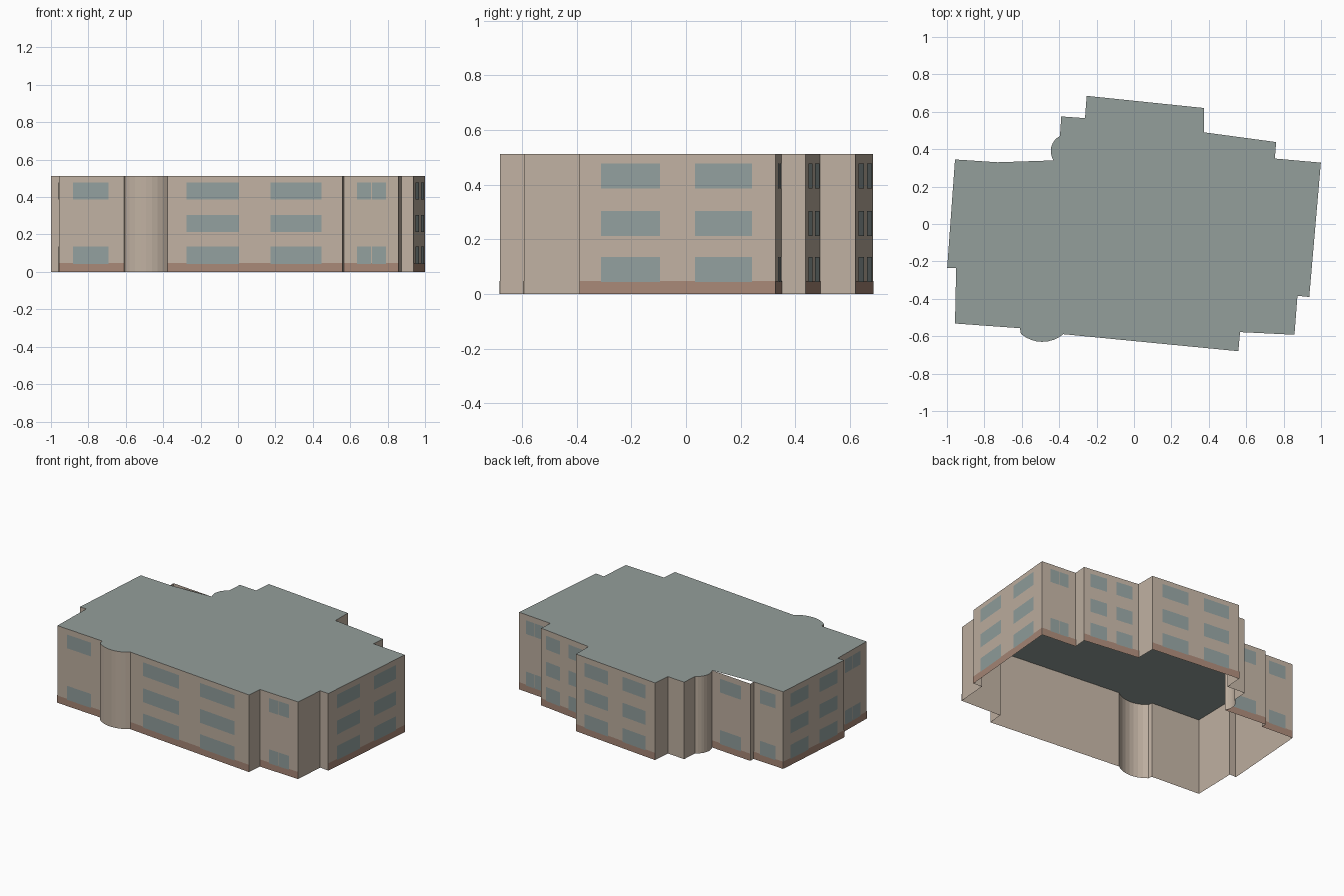
import bpy, bmesh, math
from mathutils import Vector

cube = bpy.data.objects.get("Cube")
if cube:
    bpy.data.objects.remove(cube, do_unlink=True)

HEIGHT = 0.512
BRICK_TOP = 0.048
FLOORS = [(0.043, 0.136), (0.212, 0.304), (0.386, 0.477)]

# Window layouts: spans along the wall, and which floors have them
LAYOUTS = {
    "pair": ([(0.11, 0.41), (0.59, 0.88)], (0, 1, 2)),
    "single": ([(0.22, 0.76)], (0, 2)),
    "double": ([(0.24, 0.495), (0.51, 0.77)], (0, 2)),
}


def material(name, rgb):
    mat = bpy.data.materials.new(name)
    mat.use_nodes = True
    mat.diffuse_color = (*rgb, 1)
    bsdf = mat.node_tree.nodes["Principled BSDF"]
    bsdf.inputs["Base Color"].default_value = (*rgb, 1)
    bsdf.inputs["Roughness"].default_value = 0.9
    return mat


def make_object(name, polygons, mat):
    bm = bmesh.new()
    for poly in polygons:
        bm.faces.new([bm.verts.new(p) for p in poly])
    bmesh.ops.remove_doubles(bm, verts=bm.verts, dist=0.0005)
    mesh = bpy.data.meshes.new(name)
    bm.to_mesh(mesh)
    bm.free()
    mesh.materials.append(mat)
    obj = bpy.data.objects.new(name, mesh)
    bpy.context.collection.objects.link(obj)
    return obj


def arc(cx, cy, r, start, end, steps=8):
    angles = [math.radians(start + (end - start) * i / steps) for i in range(steps + 1)]
    return [(cx + r * math.cos(a), cy + r * math.sin(a), None) for a in angles]


def panel(a, b, span, z0, z1, offset):
    """Upright rectangle on the wall from a to b, pushed slightly outward."""
    a, b = Vector((*a, 0)), Vector((*b, 0))
    along = (b - a).normalized()
    out = Vector((along.y, -along.x, 0)) * offset
    p, q = a.lerp(b, span[0]) + out, a.lerp(b, span[1]) + out
    up0, up1 = Vector((0, 0, z0)), Vector((0, 0, z1))
    return [p + up0, q + up0, q + up1, p + up1]


# Footprint, counterclockwise; each point carries the layout of the wall after it
outline = [(-0.957, -0.532, "single"), (-0.61, -0.557, None)]
outline += arc(-0.49, -0.455, 0.175, 229, 310)
outline[-1] = (-0.378, -0.589, "pair")
outline += [
    (0.558, -0.68, None), (0.567, -0.578, "double"),
    (0.858, -0.592, None), (0.874, -0.384, None),
    (0.937, -0.39, "pair"), (0.999, 0.328, "double"),
    (0.753, 0.35, None), (0.76, 0.438, "pair"),
    (0.375, 0.49, None), (0.375, 0.62, "pair"),
    (-0.253, 0.685, None), (-0.262, 0.566, None),
    (-0.389, 0.575, None),
]
outline += arc(-0.355, 0.39, 0.09, 117, 214)
outline[-1] = (-0.43, 0.34, "single")
roof_edge = [p[:2] for p in outline]
outline += [(-0.73, 0.365, None)]
tail = [(-0.73, 0.33, "single"), (-0.957, 0.345, "pair"),
        (-0.999, -0.236, None), (-0.951, -0.236, "double")]
outline += tail
roof_edge += [p[:2] for p in tail]

# Sort every wall into shell, brick band and windows
walls, bricks, windows = [], [], []
for i, (x, y, layout) in enumerate(outline):
    a, b = (x, y), outline[(i + 1) % len(outline)][:2]
    walls.append(panel(a, b, (0, 1), 0, HEIGHT, 0))
    if layout:
        bricks.append(panel(a, b, (0, 1), 0, BRICK_TOP, 0.002))
        spans, floors = LAYOUTS[layout]
        windows += [panel(a, b, s, *FLOORS[f], 0.004) for s in spans for f in floors]

make_object("outer_walls", walls, material("beige plaster", (0.527, 0.44, 0.361)))
make_object("brick_base", bricks, material("red brown brick", (0.392, 0.246, 0.184)))
make_object("windows", windows, material("blue grey glass", (0.29, 0.35, 0.342)))
make_object("flat_roof", [[(x, y, HEIGHT) for x, y in roof_edge]],
            material("grey green roof", (0.296, 0.342, 0.328)))
